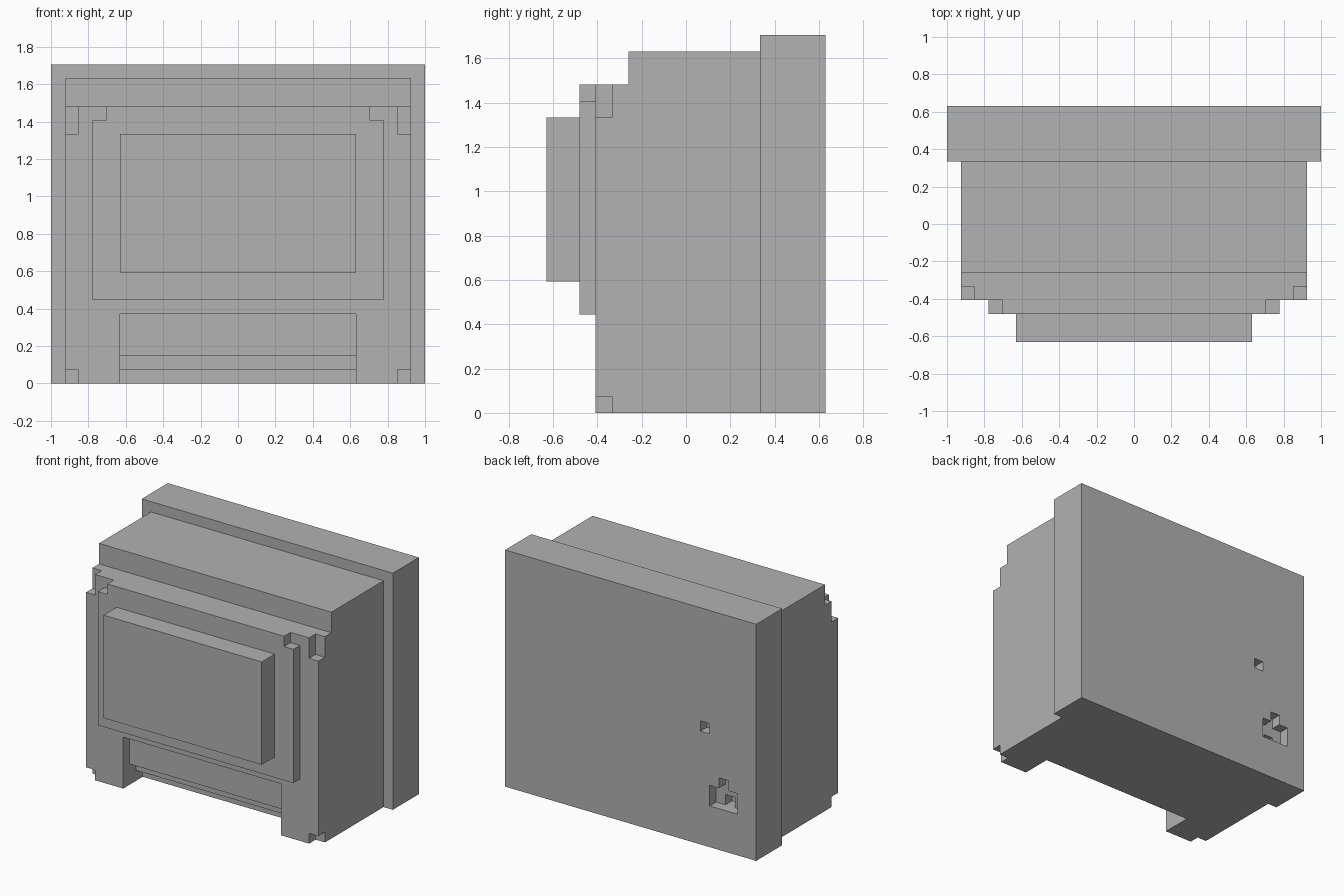
import bpy
import bmesh

U = 2 / 27  # one block of the model

cube = bpy.data.objects.get("Cube")
if cube:
    bpy.data.objects.remove(cube, do_unlink=True)

GREY = (0.445, 0.445, 0.445, 1)
mat = bpy.data.materials.new("plain grey")
mat.use_nodes = True
mat.diffuse_color = GREY
bsdf = next(n for n in mat.node_tree.nodes if n.type == "BSDF_PRINCIPLED")
bsdf.inputs["Base Color"].default_value = GREY
bsdf.inputs["Roughness"].default_value = 0.8


def prism(name, outline, y0, y1):
    """Extrude an x-z outline, in blocks, from y0 back to y1."""
    bm = bmesh.new()
    face = bm.faces.new([bm.verts.new((x * U, y0 * U, z * U)) for x, z in outline])
    made = bmesh.ops.extrude_face_region(bm, geom=[face])["geom"]
    moved = [v for v in made if isinstance(v, bmesh.types.BMVert)]
    bmesh.ops.translate(bm, verts=moved, vec=(0, (y1 - y0) * U, 0))
    bmesh.ops.recalc_face_normals(bm, faces=bm.faces)
    mesh = bpy.data.meshes.new(name)
    bm.to_mesh(mesh)
    bm.free()
    mesh.materials.append(mat)
    obj = bpy.data.objects.new(name, mesh)
    bpy.context.collection.objects.link(obj)
    return obj


def symmetric(name, half, y0, y1):
    """Prism from the +x half of an outline, mirrored in x."""
    return prism(name, half + [(-x, z) for x, z in reversed(half)], y0, y1)


def rect(x0, x1, z0, z1):
    return [(x0, z0), (x1, z0), (x1, z1), (x0, z1)]


def arch(recess, side, top):
    """Half outline with an open recess at the foot."""
    return [(8.5, recess), (8.5, 0), (side, 0), (side, top)]


# Cabinet, with the foot recess stepping in under it
symmetric("cabinet", [(12.5, 0), (12.5, 22)], -2.5, 4.5)
symmetric("cabinet_front", arch(1, 12.5, 22), -3.5, -2.5)
symmetric("front_frame_rear", arch(2, 12.5, 20), -4.5, -3.5)

# Front frame with notched corners
symmetric("front_frame", [(8.5, 5), (8.5, 0), (11.5, 0), (11.5, 1), (12.5, 1),
                          (12.5, 18), (11.5, 18), (11.5, 20)], -5.5, -4.5)

# Screen surround and screen
symmetric("screen_surround", [(10.5, 6), (10.5, 19), (9.5, 19), (9.5, 20)], -6.5, -5.5)
symmetric("screen", [(8.5, 8), (8.5, 18)], -8.5, -6.5)

# Back panel with its sockets cut in
panel = symmetric("back_panel", [(13.5, 0), (13.5, 23)], 4.5, 8.5)
cutters = [
    prism("small_socket_cutter", rect(-8.5, -7.5, 11, 12), 7.5, 9.5),
    prism("large_socket_cutter", [(-11.5, 4), (-8.5, 4), (-8.5, 6), (-9.5, 6), (-9.5, 7),
                                  (-10.5, 7), (-10.5, 6), (-11.5, 6)], 7.5, 9.5),
    prism("socket_pocket_cutter", rect(-10.5, -9.5, 4, 5), 6.5, 8),
]
bpy.context.view_layer.objects.active = panel
for cutter in cutters:
    mod = panel.modifiers.new(cutter.name, "BOOLEAN")
    mod.operation = "DIFFERENCE"
    mod.solver = "EXACT"
    mod.object = cutter
    cutter.hide_render = True
    bpy.ops.object.modifier_apply(modifier=mod.name)
for cutter in cutters:
    bpy.data.objects.remove(cutter, do_unlink=True)
